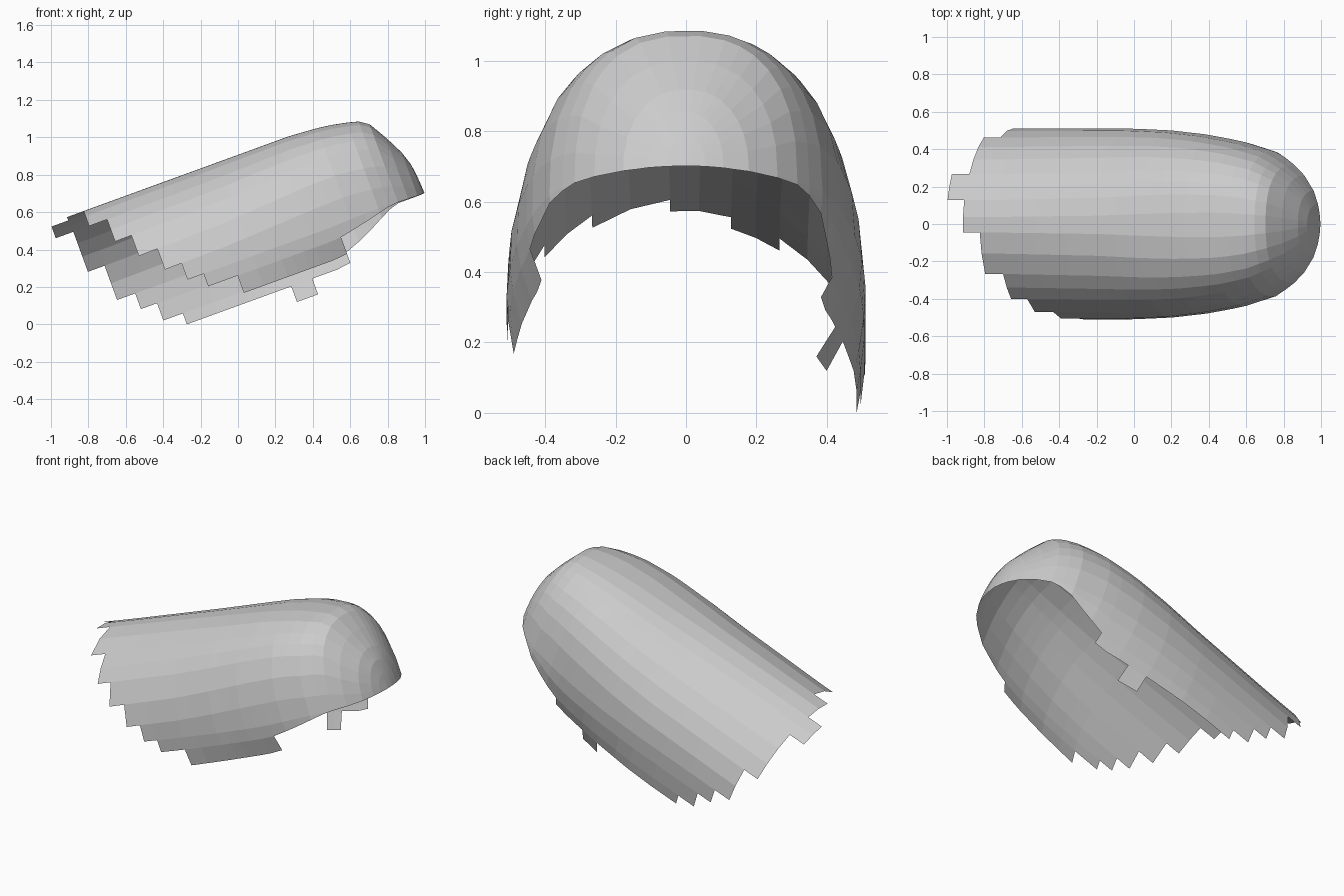
import bpy, bmesh, math

if "Cube" in bpy.data.objects:
    bpy.data.objects.remove(bpy.data.objects["Cube"])

TILT = math.radians(20)   # the shell rises towards +x
R = 0.51                  # radius of the arched section


def interp(table, s):
    if s <= table[0][0]:
        return table[0][1]
    for (a, va), (b, vb) in zip(table, table[1:]):
        if s <= b:
            return va + (vb - va) * (s - a) / (b - a)
    return table[-1][1]


# Profiles along the axis: height, width, skirt depth, centre and squareness
END = 1.18
HEIGHT = [(0.6, 1), (0.784, 0.975), (0.9, 0.95), (0.98, 0.92), (1.024, 0.88),
          (1.087, 0.68), (1.14, 0.48), (1.165, 0.33), (1.175, 0.17), (END, 0)]
WIDTH = [(0.1, 1), (0.32, 0.985), (0.535, 0.94), (0.74, 0.87), (0.92, 0.76),
         (1.02, 0.64), (1.087, 0.51), (1.14, 0.35), (1.165, 0.21), (1.175, 0.11), (END, 0)]
SKIRT = [(0.66, 1), (0.76, 0.8), (0.876, 0.5), (0.957, 0.2), (1.03, 0.06), (END, 0)]
CENTRE = [(0.8, 0.34), (1.15, 0.315)]
POWER = [(-0.5, 1.07), (0.1, 1.0), (0.5, 0.87), (0.8, 0.8), (1.05, 0.82), (END, 0.95)]


def point(s, q):
    """q: degrees around from the crown; past 90 it runs down the straight skirt."""
    side = 1 if q >= 0 else -1
    a = math.radians(min(abs(q), 90))
    e = interp(POWER, s)
    depth = max(abs(q) - 90, 0) / 112 * interp(SKIRT, s)
    y = side * R * interp(WIDTH, s) * math.sin(a) ** e
    y *= 1 - (0.8 + 2.8 * max(s, 0)) * depth ** 2
    t = interp(CENTRE, s) + R * interp(HEIGHT, s) * max(math.cos(a), 0) ** e - depth
    return (s * math.cos(TILT) - t * math.sin(TILT), y,
            s * math.sin(TILT) + t * math.cos(TILT))


# Lengthwise strips with stepped ends: from angle, to angle, start, end
STRIPS = [
    (-112, -101, 0.09, 0.68), (-101, -93, -0.077, END), (-93, -82, -0.169, END),
    (-82, -68, -0.264, END), (-68, -53, -0.37, END), (-53, -33, -0.463, END),
    (-33, -6, -0.565, END), (-6, 16, -0.66, END), (16, 33, -0.755, END),
    (33, 66, -0.655, END), (66, 90, -0.56, END), (90, 100, -0.457, END),
    (100, 111, -0.365, END), (111, 118, -0.254, 0.68), (118, 128, 0.34, 0.46),
]
stations = {-0.1, 0.1, 0.2, 0.34, 0.4, 0.46, 0.53, 0.6, 0.68, 0.76, 0.84, 0.92,
            0.98, 1.03, 1.087, 1.118, 1.14, 1.155, 1.165, 1.175, END}
stations |= {s[2] for s in STRIPS}
stations = sorted(stations)

bm = bmesh.new()
cache = {}


def vert(s, q):
    key = (round(s, 4), round(q, 3))
    if key not in cache:
        cache[key] = bm.verts.new(point(s, q))
    return cache[key]


# Build the faces of every strip
for q0, q1, s0, s1 in STRIPS:
    n = max(1, round((q1 - q0) / 11))
    qs = [q0 + (q1 - q0) * i / n for i in range(n + 1)]
    ss = [s for s in stations if s0 <= s <= s1]
    for qa, qb in zip(qs, qs[1:]):
        for sa, sb in zip(ss, ss[1:]):
            bm.faces.new((vert(sa, qa), vert(sb, qa), vert(sb, qb), vert(sa, qb)))

# Close the nose and rest the shell on the ground
bmesh.ops.remove_doubles(bm, verts=bm.verts, dist=0.0005)
bmesh.ops.recalc_face_normals(bm, faces=bm.faces)
crown = max(bm.faces, key=lambda f: f.calc_center_median().z)
if crown.normal.z < 0:
    bmesh.ops.reverse_faces(bm, faces=bm.faces)
low = min(v.co.z for v in bm.verts)
mid = (max(v.co.x for v in bm.verts) + min(v.co.x for v in bm.verts)) / 2
bmesh.ops.translate(bm, verts=bm.verts, vec=(-mid, 0, -low))

mesh = bpy.data.meshes.new("rounded_shell")
bm.to_mesh(mesh)
bm.free()
bpy.context.collection.objects.link(bpy.data.objects.new("rounded_shell", mesh))
